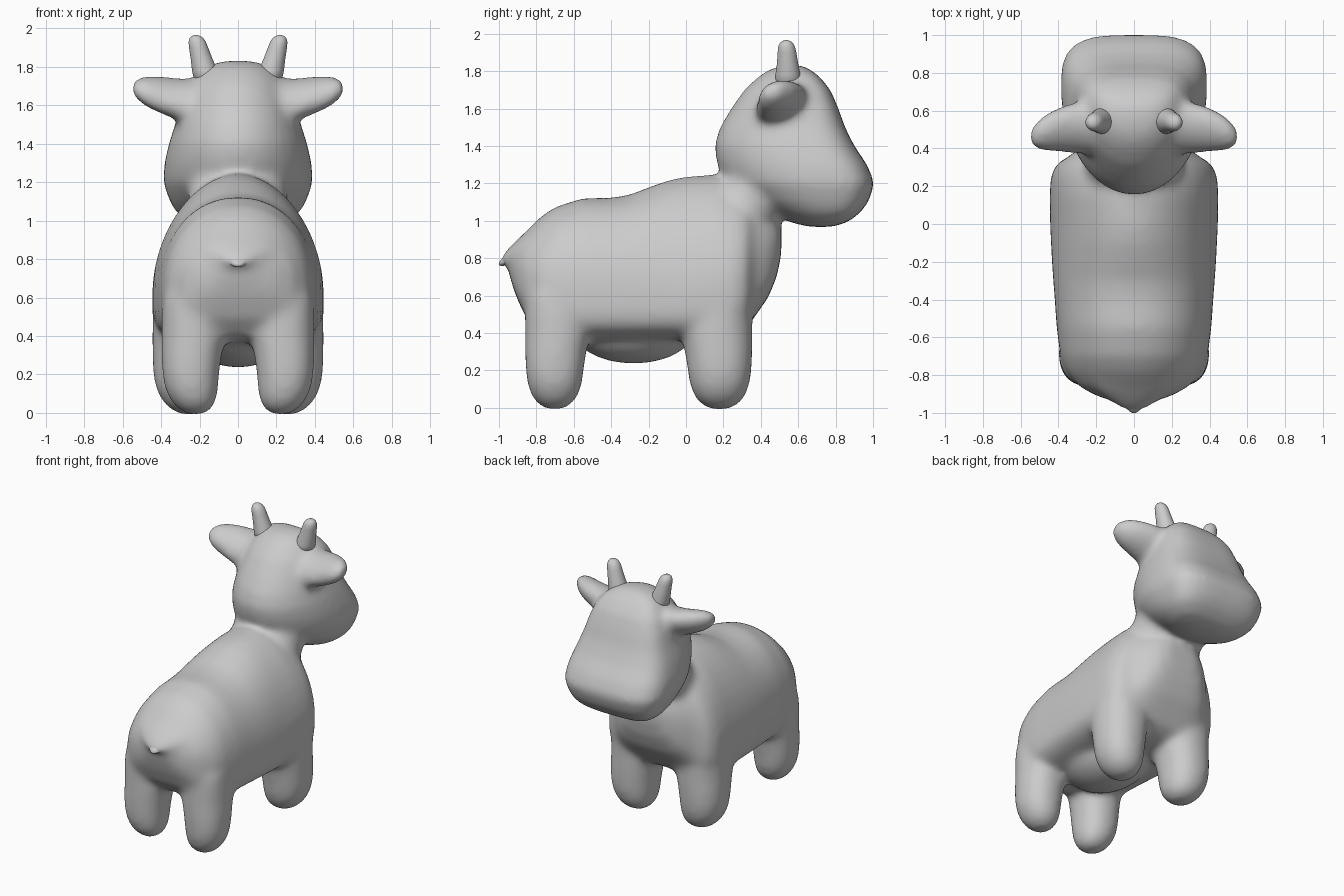
import bpy, bmesh, math
from mathutils import Vector as V

SEG = 40
X = V((1, 0, 0))
Y = V((0, 1, 0))
Z = V((0, 0, 1))


def ring(c, u, vp, vm, n_plus=2.0, n_minus=2.0):
    """Superellipse ring with different +v / -v halves."""
    pts = []
    for i in range(SEG):
        t = 2 * math.pi * (i + 0.5) / SEG
        co, si = math.cos(t), math.sin(t)
        n = n_plus if si > 0 else n_minus
        a = math.copysign(abs(co) ** (2 / n), co)
        b = abs(si) ** (2 / n)
        pts.append(c + u * a + (vp * b if si > 0 else -vm * b))
    return pts


def loft(bm, rings):
    """Closed skin through a list of rings."""
    loops = [[bm.verts.new(p) for p in r] for r in rings]
    for a, b in zip(loops, loops[1:]):
        for i in range(SEG):
            j = (i + 1) % SEG
            bm.faces.new((a[i], a[j], b[j], b[i]))
    bm.faces.new(loops[0][::-1])
    bm.faces.new(loops[-1])


def make_object(name, bm):
    bmesh.ops.recalc_face_normals(bm, faces=bm.faces[:])
    for f in bm.faces:
        f.smooth = True
    me = bpy.data.meshes.new(name)
    bm.to_mesh(me)
    bm.free()
    ob = bpy.data.objects.new(name, me)
    bpy.context.collection.objects.link(ob)
    return ob


body = bmesh.new()

# torso: y, top, bottom, widest height, half width, roundness of the back
torso = [(-.945, .82, .71, .76, .09, 2), (-.91, .87, .60, .73, .20, 2), (-.86, .94, .49, .70, .29, 2),
         (-.78, 1.02, .40, .65, .36, 2), (-.70, 1.075, .37, .62, .39, 2.1), (-.55, 1.122, .36, .60, .41, 2.15),
         (-.40, 1.123, .36, .60, .42, 2.15), (-.30, 1.14, .36, .60, .428, 2.1), (-.20, 1.18, .36, .60, .435, 2.0),
         (-.10, 1.217, .36, .60, .44, 1.92), (.0, 1.238, .36, .60, .445, 1.87), (.15, 1.248, .36, .62, .447, 1.87),
         (.25, 1.22, .38, .63, .443, 1.9), (.32, 1.18, .42, .66, .41, 2), (.37, 1.13, .49, .72, .325, 2.1),
         (.44, 1.07, .59, .78, .255, 2.2), (.485, 1.02, .70, .84, .19, 2.2), (.51, .97, .82, .89, .11, 2.2)]
loft(body, [ring(V((0, y, m)), X * w, Z * (t - m), Z * (m - b), n, 3.8)
            for y, t, b, m, w, n in torso])

# belly bulge
belly = bmesh.ops.create_uvsphere(body, u_segments=32, v_segments=16, radius=1)["verts"]
for v in belly:
    v.co = V((v.co.x * .27, v.co.y * .34 - .28, v.co.z * .20 + .435))

# neck
axis, across = V((0, .616, .788)), V((0, -.788, .616))
loft(body, [ring(V((0, .35, 1.115)) + axis * d, X * w, across * h, across * h, 2.2, 2.2)
            for d, w, h in [(-.2, .27, .22), (-.08, .26, .205), (.02, .255, .195), (.15, .255, .2)]])

# head: z, back y, front y, half width
head = [(.967, .66, .78, .14), (.99, .56, .86, .25), (1.04, .46, .93, .32), (1.1, .34, .975, .355),
        (1.2, .21, 1.01, .39), (1.3, .165, .968, .383), (1.4, .15, .90, .36), (1.5, .18, .85, .328),
        (1.6, .24, .815, .30), (1.7, .31, .772, .262), (1.77, .385, .715, .21),
        (1.812, .45, .66, .145), (1.832, .52, .62, .07)]
rings = []
for z, yb, yf, w in head:
    m = yb + .65 * (yf - yb)
    rings.append(ring(V((0, m, z)), X * w, Y * (yf - m), Y * (m - yb), 3.3, 2.0))
loft(body, rings)

# legs: columns with rounded feet, sinking into the torso
leg_profile = [(-.01, .22), (.003, .42), (.025, .61), (.06, .77), (.12, .905), (.2, .975),
               (.3, 1.03), (.4, 1.1), (.5, 1.08), (.6, .95), (.7, .7)]
# ears: x, centre y, centre z, major, minor
ear_profile = [(.20, .51, 1.62, .155, .105), (.30, .51, 1.628, .148, .098), (.36, .504, 1.643, .138, .09),
               (.42, .495, 1.658, .124, .083), (.48, .48, 1.673, .104, .073),
               (.53, .465, 1.687, .07, .052), (.555, .46, 1.69, .035, .027)]
major = V((0, math.cos(.52), math.sin(.52)))
minor = V((0, -math.sin(.52), math.cos(.52)))
for s in (-1, 1):
    for cx, cy, rx, ry in [(.246, -.702, .152, .16), (.28, .18, .166, .176)]:
        for_leg = []
        for z, k in leg_profile:
            # feet lean inwards, thighs flare towards the middle of the body
            x = cx - .025 * max(0, .15 - z) / .15 - rx * max(0, k - 1)
            y = cy - math.copysign(ry * max(0, k - 1), cy)
            for_leg.append(ring(V((s * x, y, z)), X * rx * k, Y * ry * k, Y * ry * k, 2.2, 2.2))
        loft(body, for_leg)
    loft(body, [ring(V((s * x, y, z)), major * a, minor * b, minor * b)
                for x, y, z, a, b in ear_profile])

# tail root: blended into the rump
loft(body, [ring(V((0, y, z)), X * w, Z * h, Z * h) for y, z, w, h in
            [(-.80, .86, .26, .12), (-.88, .83, .20, .09), (-.93, .812, .14, .06),
             (-.965, .797, .09, .038), (-.99, .785, .045, .02)]])

# fuse everything into one soft skin
body_ob = make_object("body", body)
rm = body_ob.modifiers.new("fuse", 'REMESH')
rm.mode = 'VOXEL'
rm.voxel_size = .018
rm.use_smooth_shade = True
sm = body_ob.modifiers.new("soften", 'SMOOTH')
sm.factor = .5
sm.iterations = 28

# horns: z, x, y, radius
horn = [(1.70, .150, .545, .072), (1.78, .172, .545, .067), (1.84, .189, .543, .057),
        (1.90, .205, .540, .050), (1.93, .212, .538, .045), (1.95, .216, .537, .035),
        (1.96, .218, .536, .023), (1.965, .219, .536, .009)]
for s, side in ((-1, "left"), (1, "right")):
    bm = bmesh.new()
    loft(bm, [ring(V((s * x, y, z)), X * r, Y * r, Y * r) for z, x, y, r in horn])
    make_object("horn_" + side, bm)

# tail tip
tail = [(-.88, .825, .12, .06), (-.92, .808, .09, .042), (-.95, .794, .065, .032),
        (-.975, .782, .042, .023), (-.992, .774, .024, .015), (-1.0, .771, .010, .006)]
bm = bmesh.new()
loft(bm, [ring(V((0, y, z)), X * w, Z * h, Z * h) for y, z, w, h in tail])
make_object("tail", bm)
